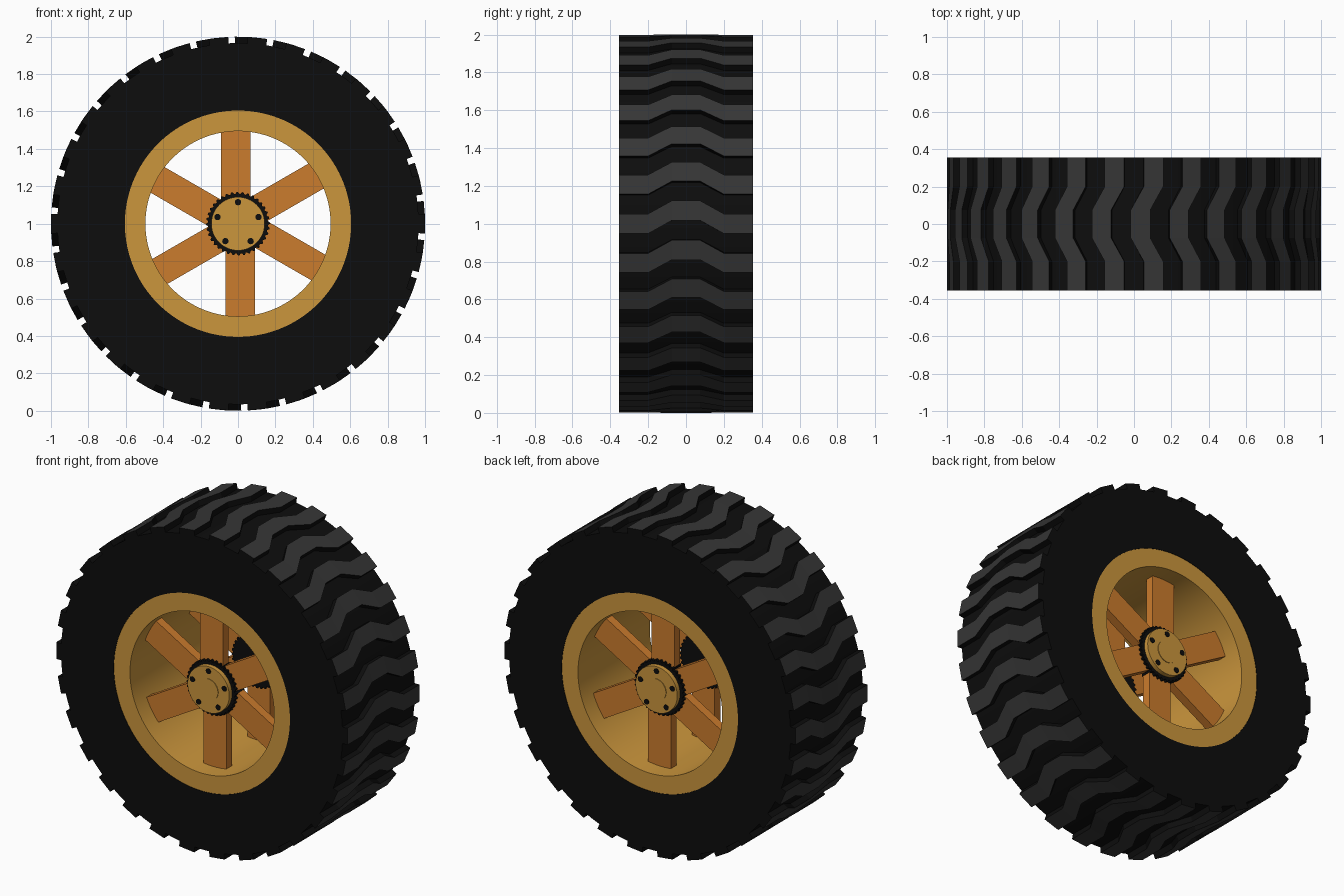
import bpy, bmesh, math
from mathutils import Matrix, Vector

cube = bpy.data.objects.get("Cube")
if cube:
    bpy.data.objects.remove(cube, do_unlink=True)

HALF = 0.355      # half width of the tyre
CENTRE_Z = 1.0


def material(name, rgb):
    m = bpy.data.materials.new(name)
    m.use_nodes = True
    colour = (*rgb, 1)
    m.diffuse_color = colour
    bsdf = m.node_tree.nodes["Principled BSDF"]
    bsdf.inputs["Base Color"].default_value = colour
    bsdf.inputs["Roughness"].default_value = 0.7
    return m


black = material("black rubber", (0.004, 0.004, 0.004))
grey = material("tread grey", (0.036, 0.036, 0.036))
gold = material("rim gold", (0.6, 0.305, 0.046))
orange = material("spoke orange", (0.6, 0.2, 0.026))


def polar(r, a, y):
    return Vector((r * math.cos(a), y, CENTRE_Z + r * math.sin(a)))


def finish(name, bm, mats, smooth=False):
    bmesh.ops.recalc_face_normals(bm, faces=bm.faces)
    mesh = bpy.data.meshes.new(name)
    bm.to_mesh(mesh)
    bm.free()
    for m in mats:
        mesh.materials.append(m)
    obj = bpy.data.objects.new(name, mesh)
    bpy.context.collection.objects.link(obj)
    if smooth:
        bpy.ops.object.select_all(action="DESELECT")
        obj.select_set(True)
        bpy.context.view_layer.objects.active = obj
        bpy.ops.object.shade_smooth_by_angle(angle=math.radians(30))
    return obj


def ring(name, r_in, r_out, y0, y1, mat, seg=96):
    """Square-section ring around the wheel axis."""
    bm = bmesh.new()
    loops = []
    for i in range(seg):
        a = math.tau * i / seg
        loops.append([bm.verts.new(polar(r, a, y)) for r, y in
                      ((r_in, y0), (r_out, y0), (r_out, y1), (r_in, y1))])
    for i in range(seg):
        p, q = loops[i], loops[(i + 1) % seg]
        for k in range(4):
            n = (k + 1) % 4
            bm.faces.new((p[k], q[k], q[n], p[n]))
    return finish(name, bm, [mat], True)


def disc(name, radii, y0, y1, mat, seg, at=(0, 0)):
    """Capped cylinder along y; several radii alternate to make teeth."""
    bm = bmesh.new()
    ends = []
    for y in (y0, y1):
        ends.append([bm.verts.new(polar(radii[i % len(radii)], math.tau * i / seg, y)
                                  + Vector((at[0], 0, at[1]))) for i in range(seg)])
        bm.faces.new(ends[-1])
    for i in range(seg):
        j = (i + 1) % seg
        bm.faces.new((ends[0][i], ends[0][j], ends[1][j], ends[1][i]))
    return finish(name, bm, [mat], len(radii) == 1)


# Tyre body and rim barrel
ring("tyre_body", 0.605, 0.966, -HALF, HALF, black, 120)
ring("rim_barrel", 0.495, 0.61, -HALF + 0.003, HALF - 0.003, gold, 128)

# Chevron tread blocks: grey tops, black flanks
BLOCKS = 30
HALF_ANGLE = math.radians(3)
SHIFT = math.radians(4)
SECTIONS = ((-HALF, 0), (-0.2, 0), (-0.075, 1), (0.075, 1), (0.2, 0), (HALF, 0))
bm = bmesh.new()
for b in range(BLOCKS):
    base = math.tau * b / BLOCKS
    rows = []
    for y, s in SECTIONS:
        a = base + s * SHIFT
        rows.append([bm.verts.new(polar(r, a + d * HALF_ANGLE, y))
                     for r, d in ((0.955, -1), (1.0, -1), (1.0, 1), (0.955, 1))])
    for p, q in zip(rows, rows[1:]):
        for k in range(4):
            n = (k + 1) % 4
            face = bm.faces.new((p[k], p[n], q[n], q[k]))
            face.material_index = 1 if k == 1 else 0
    bm.faces.new(rows[0])
    bm.faces.new(rows[-1])
finish("tread_blocks", bm, [black, grey])

# Spokes and hub, repeated on both sides of the wheel
for side, label in ((-1, "front"), (1, "back")):
    bm = bmesh.new()
    for i in range(6):
        turn = Matrix.Rotation(-math.tau * i / 6, 4, "Y")
        m = (Matrix.Translation((0, side * 0.215, CENTRE_Z)) @ turn
             @ Matrix.Translation((-0.012, 0, 0.305))
             @ Matrix.Diagonal((0.156, 0.055, 0.39, 1)))
        bmesh.ops.create_cube(bm, size=1, matrix=m)
    finish(label + "_spokes", bm, [orange])

    disc(label + "_hub_collar", (0.17, 0.17, 0.16, 0.16), side * 0.18, side * 0.262, black, 144)
    disc(label + "_hub_plate", (0.143,), side * 0.2, side * 0.29, gold, 48)
    disc(label + "_hub_cap", (0.068,), side * 0.28, side * 0.294, gold, 40)
    for i in range(5):
        a = math.radians(90) + math.tau * i / 5
        spot = (0.115 * math.cos(a), 0.115 * math.sin(a))
        disc(f"{label}_hub_bolt_{i + 1}", (0.017,), side * 0.286, side * 0.293, black, 16, spot)
